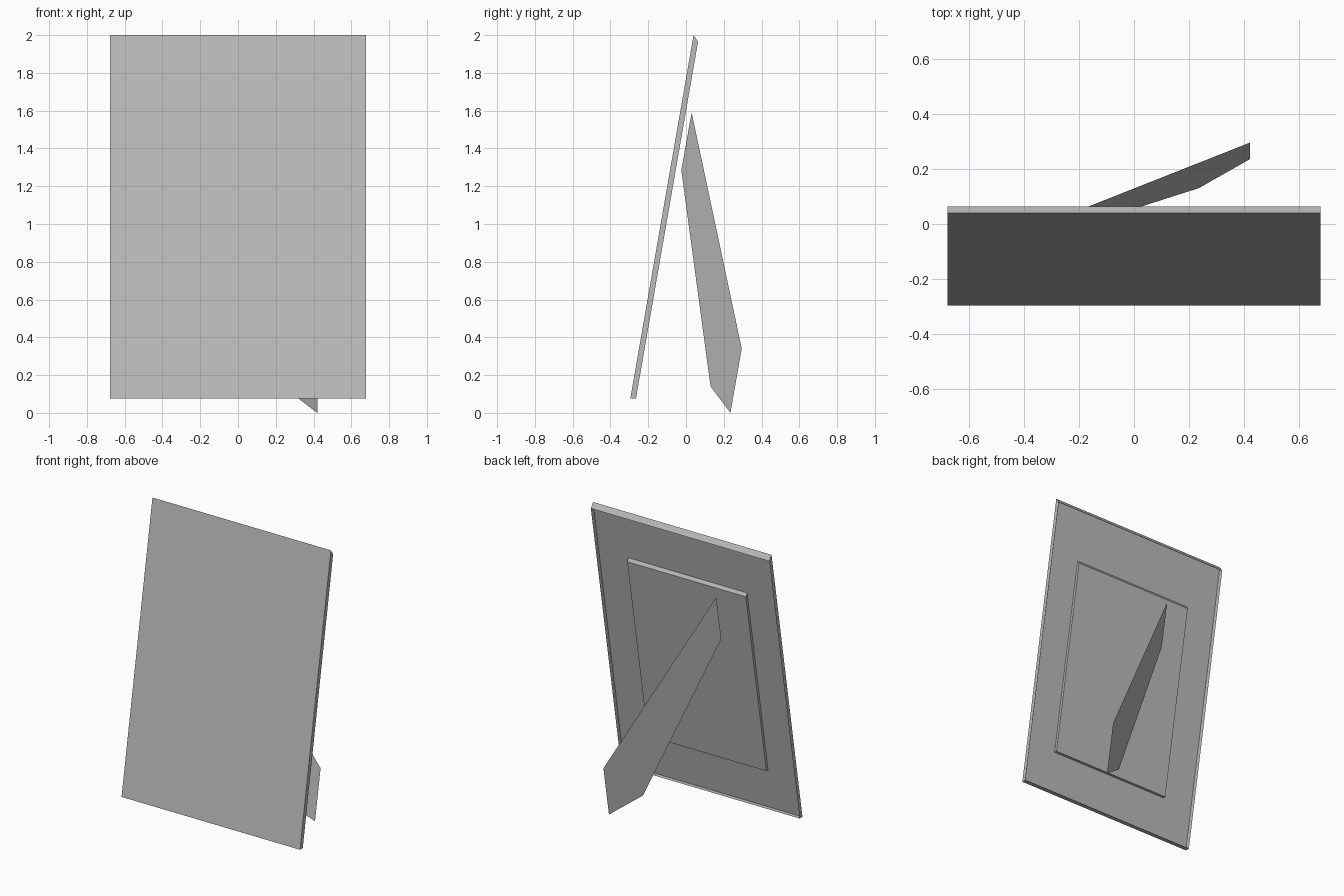
import bpy
import bmesh
from mathutils import Vector

cube = bpy.data.objects.get("Cube")
if cube:
    bpy.data.objects.remove(cube, do_unlink=True)

grey = bpy.data.materials.new("plain_grey")
grey.use_nodes = True
colour = (0.5, 0.5, 0.5, 1)
grey.diffuse_color = colour
grey.node_tree.nodes["Principled BSDF"].inputs["Base Color"].default_value = colour

SLOPE = 0.174          # lean of the frame, y per z
BOTTOM, TOP = 0.075, 2.0


def front_y(z):
    return -0.295 + SLOPE * (z - BOTTOM)


def finish(name, bm):
    mesh = bpy.data.meshes.new(name)
    bm.to_mesh(mesh)
    bm.free()
    mesh.materials.append(grey)
    obj = bpy.data.objects.new(name, mesh)
    bpy.context.collection.objects.link(obj)
    return obj


def leaning_tray(name, half_width, low, high, depth, open_side):
    """Leaning slab with a sloped top edge; one large side is left open."""
    drop = depth * 1.17
    profile = [(front_y(low), low), (front_y(low) + depth, low),
               (front_y(high - drop) + depth, high - drop), (front_y(high), high)]
    bm = bmesh.new()
    left = [bm.verts.new((half_width, y, z)) for y, z in profile]
    right = [bm.verts.new((-half_width, y, z)) for y, z in profile]
    bm.faces.new(left)
    bm.faces.new(right[::-1])
    sides = []
    for i in range(4):
        j = (i + 1) % 4
        sides.append(bm.faces.new((left[j], left[i], right[i], right[j])))
    bmesh.ops.recalc_face_normals(bm, faces=bm.faces)
    opened = sides[1] if open_side == "back" else sides[3]
    bmesh.ops.delete(bm, geom=[opened], context="FACES_ONLY")
    return finish(name, bm)


# Front sheet with a shallow rim, hollow behind
leaning_tray("frame_shell", 0.677, BOTTOM, TOP, 0.03, "back")

# Raised backing panel inside the rim
leaning_tray("backing_panel", 0.45, 0.354, 1.655, 0.018, "front")

# Thin easel leg swung out from its hinge edge
bm = bmesh.new()
outline = [(-0.25, 0.03, 1.59), (-0.25, -0.025, 1.285), (0.235, 0.13, 0.14),
           (0.42, 0.235, 0.0), (0.42, 0.295, 0.34)]
bm.faces.new([bm.verts.new(Vector(p)) for p in outline])
finish("easel_leg", bm)
